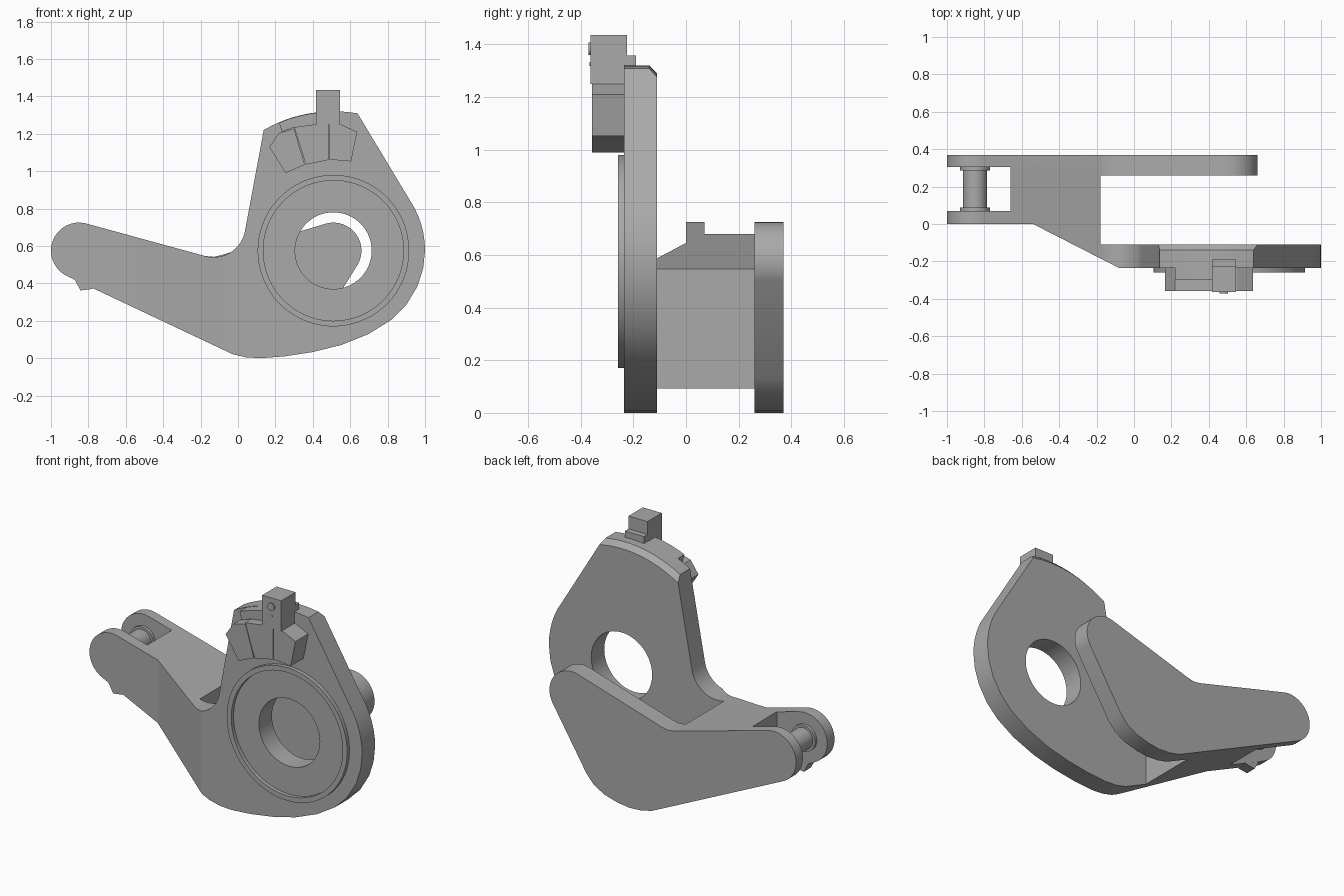
import bpy, bmesh, math
from mathutils import Vector

cube = bpy.data.objects.get("Cube")
if cube:
    bpy.data.objects.remove(cube, do_unlink=True)

grey = bpy.data.materials.new("plain_grey")
grey.use_nodes = True
grey.diffuse_color = (0.4, 0.4, 0.4, 1)
grey.node_tree.nodes["Principled BSDF"].inputs["Base Color"].default_value = grey.diffuse_color

BORE = (0.51, 0.575)     # main bearing axis in x, z
PIN = (-0.85, 0.575)     # clevis pin axis in x, z
FRONT, PLATE_BACK, BACK = -0.235, -0.11, 0.37


def arc(centre, r, a0, a1, n):
    angles = [math.radians(a0 + (a1 - a0) * i / n) for i in range(n + 1)]
    return [(centre[0] + r * math.cos(a), centre[1] + r * math.sin(a)) for a in angles]


def prism(name, points, lo, hi, axis="Y"):
    """Extrude an outline along y (outline in x, z) or along z (outline in x, y)."""
    place = (lambda a, b, t: (a, t, b)) if axis == "Y" else (lambda a, b, t: (a, b, t))
    bm = bmesh.new()
    low = [bm.verts.new(place(a, b, lo)) for a, b in points]
    high = [bm.verts.new(place(a, b, hi)) for a, b in points]
    bm.faces.new(low)
    bm.faces.new(high)
    for i in range(len(low)):
        j = (i + 1) % len(low)
        bm.faces.new((low[i], low[j], high[j], high[i]))
    bmesh.ops.recalc_face_normals(bm, faces=bm.faces)
    mesh = bpy.data.meshes.new(name)
    bm.to_mesh(mesh)
    bm.free()
    mesh.materials.append(grey)
    obj = bpy.data.objects.new(name, mesh)
    bpy.context.collection.objects.link(obj)
    return obj


def box(name, x0, x1, y0, y1, z0, z1):
    return prism(name, [(x0, z0), (x1, z0), (x1, z1), (x0, z1)], y0, y1)


def disc(name, centre, r, y0, y1, n=64):
    return prism(name, arc(centre, r, 0, 360, n)[:-1], y0, y1)


def combine(target, tool, operation):
    mod = target.modifiers.new(operation, "BOOLEAN")
    mod.operation, mod.object, mod.solver = operation, tool, "EXACT"
    bpy.context.view_layer.objects.active = target
    bpy.ops.object.modifier_apply(modifier=mod.name)
    bpy.data.objects.remove(tool, do_unlink=True)


# Shared arm outline: rounded end, straight underside, rounded heel
arm_end = arc(PIN, 0.15, 74.4, 244.8, 24)
heel = [(-0.1, 0.055), (-0.03, 0.022), (0.04, 0.005), (0.12, 0)]

# Front plate with bearing lobe, top sector and fillet into the arm
plate_outline = arm_end + heel + [
    (0.25, 0.01), (0.4, 0.033), (0.55, 0.07), (0.7, 0.13), (0.82, 0.205),
    (0.9, 0.285), (0.96, 0.385), (0.99, 0.48)]
plate_outline += arc(BORE, 0.49, 0, 28, 5) + arc(BORE, 0.745, 80, 120, 12)
plate_outline += arc((-0.13, 0.71), 0.17, -11, -105.6, 14)
body = prism("bracket_body", plate_outline, FRONT, PLATE_BACK)

# Chamfer the rear edge of the top sector
bm = bmesh.new()
bm.from_mesh(body.data)
centre = Vector((BORE[0], PLATE_BACK, BORE[1]))
rim = [e for e in bm.edges if all(v.co.z > 1.2 and abs((v.co - centre).length - 0.745) < 0.001
                                  for v in e.verts)]
bmesh.ops.bevel(bm, geom=rim, offset=0.03, segments=1, affect="EDGES")
bm.to_mesh(body.data)
bm.free()

# Rear lever and arm, opened between lever and plate
lever_outline = arm_end + heel + [(0.2, 0.01), (0.29, 0.035), (0.36, 0.075), (0.41, 0.13)]
lever_outline += arc(BORE, 0.15, -28, 106, 20) + [(-0.09, 0.551), (-0.13, 0.542)]
lever_outline += arc((-0.13, 0.71), 0.17, -105.6, -105.6, 1)[:1]
lever = prism("lever", lever_outline, PLATE_BACK, BACK)
combine(lever, box("gap_cutter", -0.18, 1.2, -0.3, 0.26, -0.2, 1), "DIFFERENCE")
combine(body, lever, "UNION")

# Slanted arm front, clevis slot and bearing bore
slant = [(-1.2, 0), (-0.54, 0), (-0.08, FRONT), (0.116, -0.335), (-1.2, -0.335)]
combine(body, prism("slant_cutter", slant, -0.2, 1, "Z"), "DIFFERENCE")
combine(body, box("slot_cutter", -1.2, -0.66, 0.07, 0.305, -0.2, 1), "DIFFERENCE")
combine(body, disc("bore_cutter", BORE, 0.205, -0.4, 0), "DIFFERENCE")

# Stop lug below the front clevis ear
prism("stop_lug", [(-0.9, 0.44), (-0.87, 0.415), (-0.842, 0.362), (-0.78, 0.37),
                   (-0.76, 0.4)], 0.001, 0.069)

# Raised bearing rim
rim_ring = disc("bearing_rim", BORE, 0.405, -0.258, FRONT + 0.002, 96)
combine(rim_ring, disc("rim_cutter", BORE, 0.375, -0.4, 0, 96), "DIFFERENCE")

# Clevis pin with a collar at each ear
disc("clevis_pin", PIN, 0.065, 0.07, 0.305, 40)
for side, y in (("front", 0.07), ("rear", 0.287)):
    disc(side + "_pin_collar", PIN, 0.08, y, y + 0.018, 40)

# Sensor: three pads, a curved strip, and an upright head
pads = {
    "left_pad": [(0.49, 1.062), (0.605, 1.052), (0.637, 1.21), (0.55, 1.25), (0.49, 1.25)],
    "middle_pad": [(0.363, 1.035), (0.485, 1.06), (0.485, 1.26), (0.3, 1.235)],
    "right_pad": [(0.255, 0.99), (0.357, 1.035), (0.3, 1.228), (0.22, 1.205), (0.167, 1.13)],
}
for name, points in pads.items():
    prism("sensor_" + name, points, -0.358, FRONT + 0.002)
strip = arc(BORE, 0.743, 97, 113, 8) + [(0.235, 1.21), (0.3, 1.235), (0.42, 1.24)]
prism("sensor_strip", strip, -0.3, FRONT + 0.002)
box("sensor_head", 0.417, 0.545, -0.363, -0.225, 1.25, 1.435)
box("sensor_clip", 0.417, 0.545, -0.23, -0.19, 1.3, 1.357)
disc("sensor_button", (0.48, 1.383), 0.023, -0.371, -0.36, 24)
disc("sensor_dot", (0.48, 1.325), 0.007, -0.366, -0.36, 12)

# Smooth the curved walls and keep the corners crisp
for obj in bpy.context.collection.objects:
    if obj.type == "MESH":
        bpy.ops.object.select_all(action="DESELECT")
        obj.select_set(True)
        bpy.context.view_layer.objects.active = obj
        bpy.ops.object.shade_smooth_by_angle(angle=math.radians(22))
